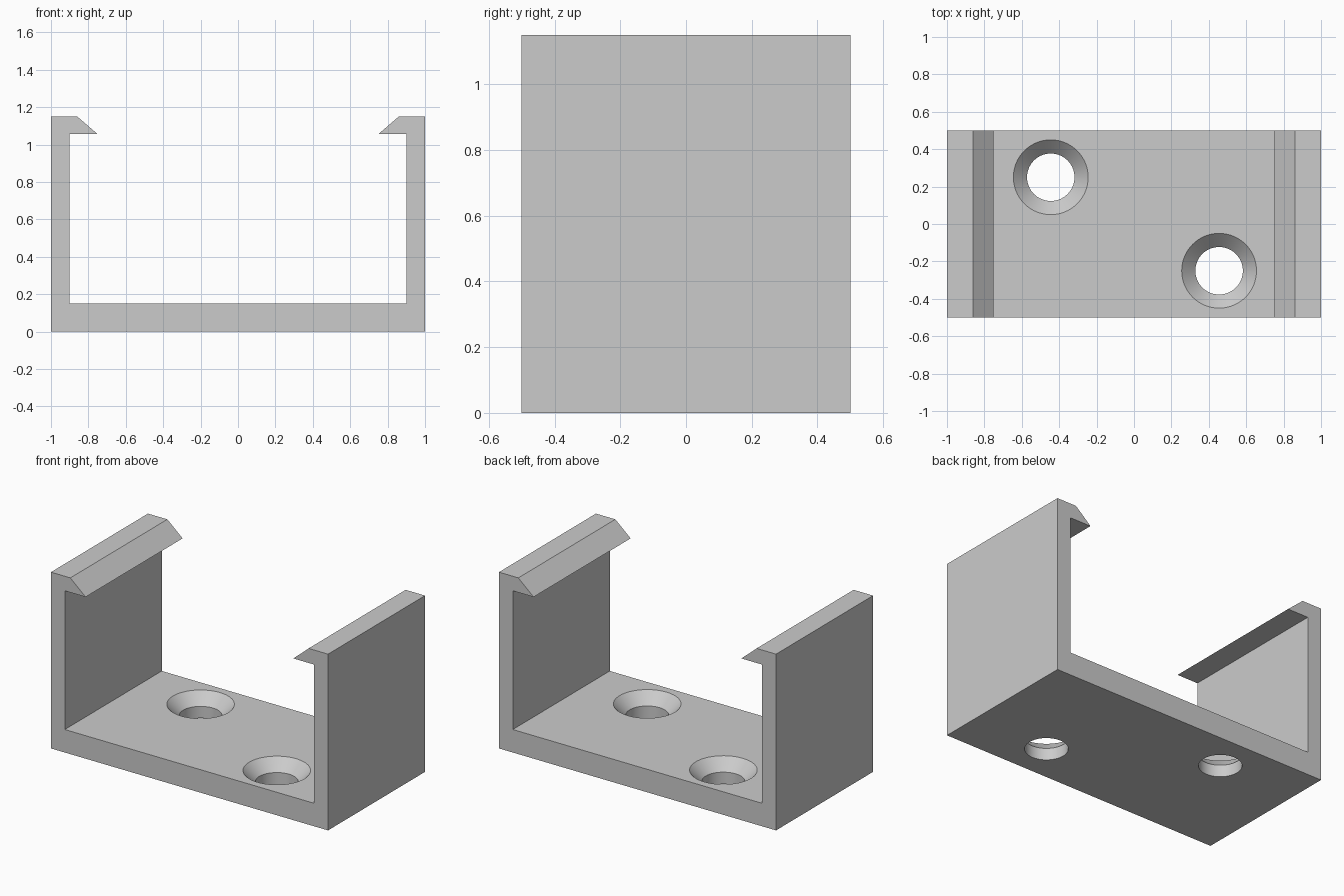
import bpy, bmesh
from math import radians

cube = bpy.data.objects.get("Cube")
if cube:
    bpy.data.objects.remove(cube, do_unlink=True)

grey = bpy.data.materials.new("plain_grey")
grey.use_nodes = True
colour = (0.6, 0.6, 0.6, 1)
grey.diffuse_color = colour
grey.node_tree.nodes["Principled BSDF"].inputs["Base Color"].default_value = colour

DEPTH = 1.0
FLOOR = 0.15


def add_object(name, bm):
    bmesh.ops.recalc_face_normals(bm, faces=bm.faces)
    mesh = bpy.data.meshes.new(name)
    bm.to_mesh(mesh)
    bm.free()
    obj = bpy.data.objects.new(name, mesh)
    bpy.context.collection.objects.link(obj)
    mesh.materials.append(grey)
    return obj


# Clip bracket: half profile mirrored, then extruded from front to back
half = [(1, 0), (1, 1.15), (0.86, 1.15), (0.75, 1.055), (0.9, 1.055), (0.9, FLOOR)]
outline = half + [(-x, z) for x, z in reversed(half)]
bm = bmesh.new()
face = bm.faces.new([bm.verts.new((x, -DEPTH / 2, z)) for x, z in outline])
extruded = bmesh.ops.extrude_face_region(bm, geom=[face], use_keep_orig=True)
back = [v for v in extruded["geom"] if isinstance(v, bmesh.types.BMVert)]
bmesh.ops.translate(bm, verts=back, vec=(0, DEPTH, 0))
bracket = add_object("clip_bracket", bm)


# Countersunk screw hole cutter: lathe profile spun about its axis
def screw_cutter(x, y):
    profile = [(0, -0.1), (0.127, -0.1), (0.127, 0.077), (0.2, FLOOR), (0.2, 0.3), (0, 0.3)]
    bm = bmesh.new()
    verts = [bm.verts.new((x + r, y, z)) for r, z in profile]
    edges = [bm.edges.new(pair) for pair in zip(verts, verts[1:])]
    bmesh.ops.spin(bm, geom=verts + edges, cent=(x, y, 0), axis=(0, 0, 1),
                   angle=radians(360), steps=64)
    bmesh.ops.remove_doubles(bm, verts=bm.verts, dist=0.0005)
    cutter = add_object("screw_hole_cutter", bm)
    cutter.hide_render = True
    return cutter


bpy.ops.object.select_all(action="DESELECT")
bpy.context.view_layer.objects.active = bracket
bracket.select_set(True)
for x, y in [(-0.445, 0.25), (0.455, -0.25)]:
    cutter = screw_cutter(x, y)
    cut = bracket.modifiers.new("screw_hole", "BOOLEAN")
    cut.operation = "DIFFERENCE"
    cut.solver = "EXACT"
    cut.object = cutter
    bpy.ops.object.modifier_apply(modifier=cut.name)
    bpy.data.objects.remove(cutter, do_unlink=True)

# Smooth hole walls with crisp edges
bpy.ops.object.shade_smooth_by_angle(angle=radians(30))
